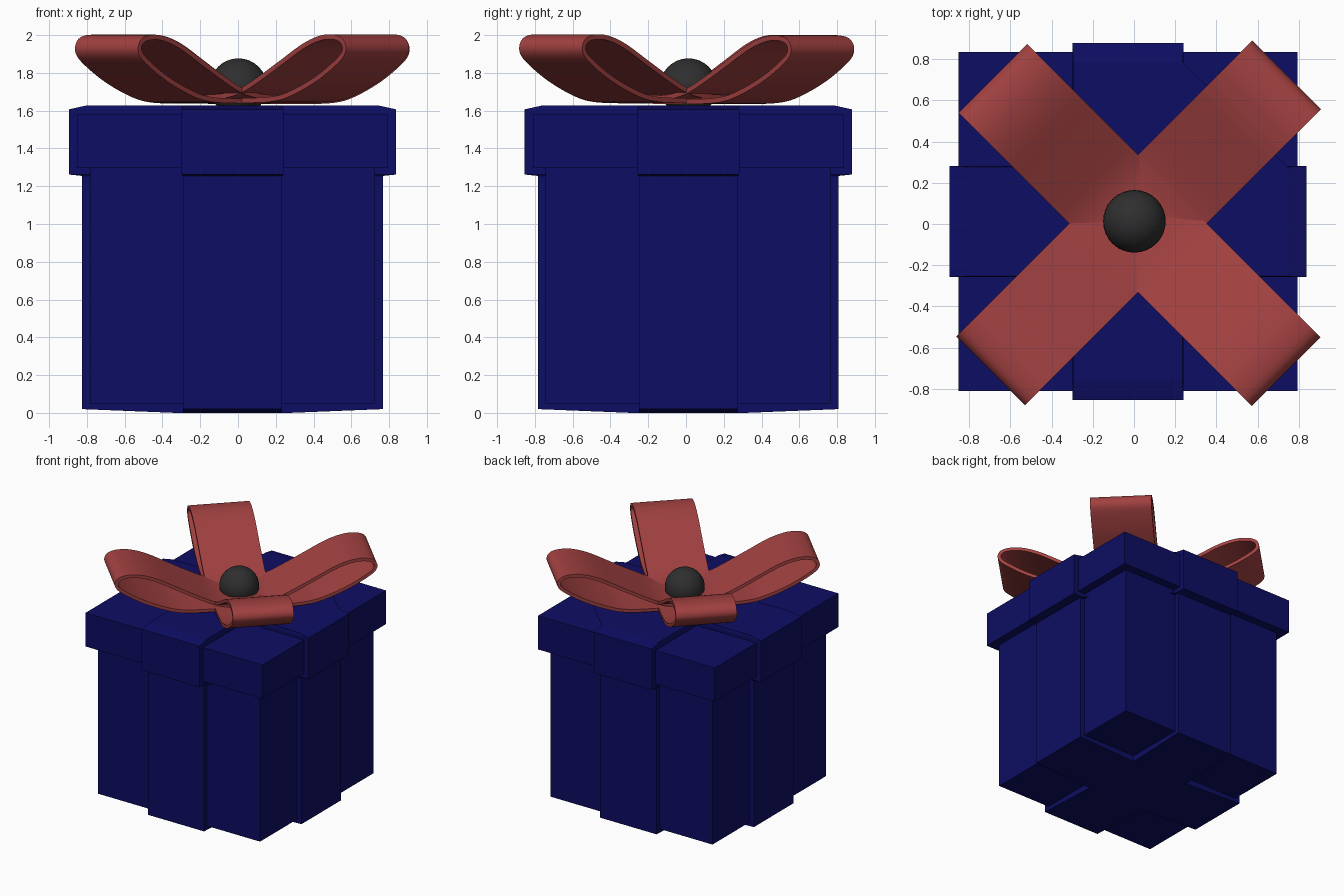
import bpy, bmesh, math
from mathutils import Vector, Matrix

if "Cube" in bpy.data.objects:
    bpy.data.objects.remove(bpy.data.objects["Cube"])


def material(name, rgb):
    m = bpy.data.materials.new(name)
    m.diffuse_color = (*rgb, 1)
    m.use_nodes = True
    m.node_tree.nodes["Principled BSDF"].inputs["Base Color"].default_value = m.diffuse_color
    return m


NAVY = material("navy blue", (0.004, 0.004, 0.125))
RED = material("ribbon red", (0.36, 0.052, 0.052))
BLACK = material("soft black", (0.028, 0.028, 0.028))
CX, CY = -0.029, 0.012          # centre of the box


def finish(bm, name, mat, smooth=False):
    bmesh.ops.recalc_face_normals(bm, faces=bm.faces)
    me = bpy.data.meshes.new(name)
    bm.to_mesh(me)
    bm.free()
    me.materials.append(mat)
    ob = bpy.data.objects.new(name, me)
    bpy.context.collection.objects.link(ob)
    if smooth:
        bpy.ops.object.select_all(action='DESELECT')
        ob.select_set(True)
        bpy.context.view_layer.objects.active = ob
        bpy.ops.object.shade_smooth_by_angle(angle=math.radians(40))
    return ob


def block(name, half, z0, z1):
    bm = bmesh.new()
    bmesh.ops.create_cube(bm, size=1, matrix=Matrix.Translation((CX, CY, (z0 + z1) / 2))
                          @ Matrix.Diagonal((2 * half, 2 * half, z1 - z0, 1)))
    return finish(bm, name, NAVY)


def cross_band(name, rings):
    """Plus-shaped prism; rings are (z, arm length, half width)."""
    bm = bmesh.new()
    loops = []
    for z, a, w in rings:
        ring = []
        for k in range(4):
            rot = Matrix.Rotation(k * math.pi / 2, 3, 'Z')
            for p in ((a, -w), (a, w), (w, w)):
                v = rot @ Vector((*p, 0))
                ring.append(bm.verts.new((v.x + CX, v.y + CY, z)))
        loops.append(ring)
    for lo, hi in zip(loops, loops[1:]):
        for i in range(12):
            j = (i + 1) % 12
            bm.faces.new((lo[i], lo[j], hi[j], hi[i]))
    for ring in (loops[0], loops[-1]):
        bmesh.ops.triangulate(bm, faces=[bm.faces.new(ring)])
    return finish(bm, name, NAVY)


def spline(pts, steps=6):
    """Catmull-Rom curve through the points."""
    p = [Vector(q) for q in pts]
    p = [2 * p[0] - p[1]] + p + [2 * p[-1] - p[-2]]
    out = []
    for a, b, c, d in zip(p, p[1:], p[2:], p[3:]):
        for s in range(steps):
            t = s / steps
            out.append(0.5 * (2 * b + (c - a) * t + (2 * a - 5 * b + 4 * c - d) * t ** 2
                              + (3 * b - a - 3 * c + d) * t ** 3))
    return out + [p[-2]]


# box and lid, each wrapped by a raised cross band
block("box_body", 0.755, 0.05, 1.30)
cross_band("box_band", [(0.0, 0.30, 0.262), (0.02, 0.796, 0.262), (1.30, 0.796, 0.262)])
block("lid", 0.823, 1.297, 1.58)
cross_band("lid_band", [(1.255, 0.80, 0.265), (1.262, 0.866, 0.27),
                        (1.607, 0.866, 0.27), (1.627, 0.775, 0.265)])

# bow loops: side profile (radius, height) swept across the ribbon width
PROFILE = [(-0.06, 1.652), (0.25, 1.65), (0.46, 1.658), (0.6, 1.69), (0.78, 1.765),
           (0.93, 1.855), (0.985, 1.91), (0.975, 1.96), (0.92, 1.984), (0.82, 1.982),
           (0.69, 1.94), (0.52, 1.85), (0.36, 1.765), (0.23, 1.705), (0.1, 1.675),
           (-0.06, 1.665)]


def bow_loop(name, angle, reach, lift):
    bm = bmesh.new()
    rows = [[bm.verts.new((p.x * reach, w, p.y + lift)) for w in (-0.236, 0.236)]
            for p in spline(PROFILE)]
    for a, b in zip(rows, rows[1:]):
        bm.faces.new((a[0], a[1], b[1], b[0]))
    bm.normal_update()
    # thicken both ways about the middle surface
    normals = {v: v.normal.copy() for v in bm.verts}
    for v, n in normals.items():
        v.co += n * 0.013
    bmesh.ops.solidify(bm, geom=bm.faces[:], thickness=0.026)
    bm.transform(Matrix.Translation((0.02, 0.002, 0))
                 @ Matrix.Rotation(math.radians(angle), 4, 'Z'))
    return finish(bm, name, RED, True)


for i, (side, ang, reach) in enumerate((("back_right", 45, 1.02), ("back_left", 135, 0.997),
                                        ("front_left", 225, 1.012), ("front_right", 315, 1.015))):
    bow_loop("bow_loop_" + side, ang, reach, 0.002 * (i - 1))

# round knot in the middle of the bow
bm = bmesh.new()
bmesh.ops.create_uvsphere(bm, u_segments=32, v_segments=16, radius=0.152,
                          matrix=Matrix.Translation((0.002, 0.013, 1.725)))
finish(bm, "bow_knot", BLACK, True)
